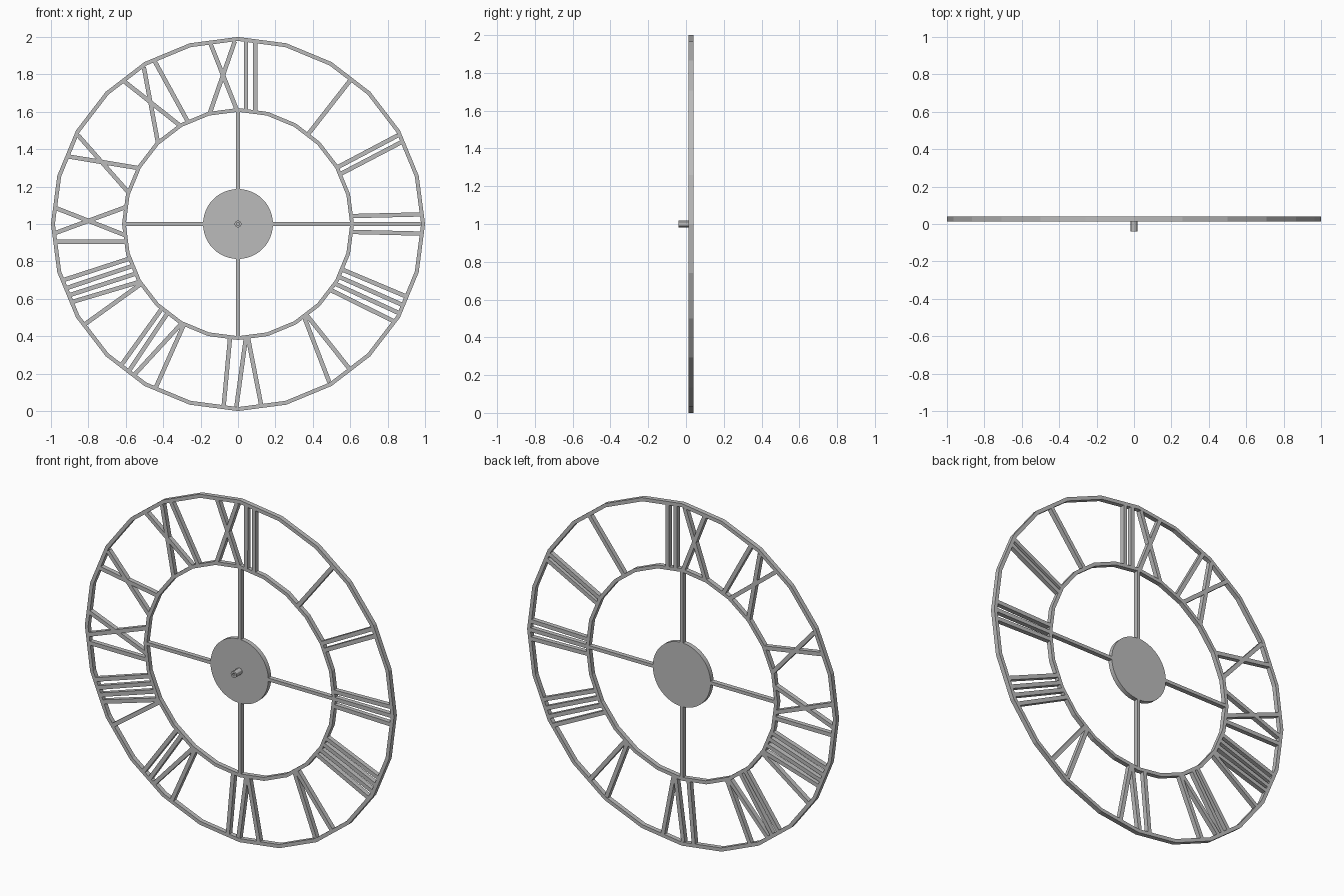
import bpy
import bmesh
from math import sin, cos, pi, radians
from mathutils import Vector

cube = bpy.data.objects.get("Cube")
if cube:
    bpy.data.objects.remove(cube, do_unlink=True)

FRONT, BACK, PIN_TIP = 0.013, 0.04, -0.04
CENTRE = Vector((0, 0, 1))
BAR_WIDTH = 0.023

metal = bpy.data.materials.new("grey metal")
metal.use_nodes = True
GREY = (0.5, 0.5, 0.5, 1)
metal.diffuse_color = GREY
metal.node_tree.nodes["Principled BSDF"].inputs["Base Color"].default_value = GREY


def polar(radius, angle, y):
    """Point on the dial, angle clockwise from twelve."""
    return CENTRE + Vector((radius * sin(angle), y, radius * cos(angle)))


def finish(name, bm, smooth=False):
    bmesh.ops.recalc_face_normals(bm, faces=bm.faces)
    mesh = bpy.data.meshes.new(name)
    bm.to_mesh(mesh)
    bm.free()
    mesh.materials.append(metal)
    obj = bpy.data.objects.new(name, mesh)
    bpy.context.collection.objects.link(obj)
    if smooth:
        bpy.ops.object.select_all(action='DESELECT')
        obj.select_set(True)
        bpy.context.view_layer.objects.active = obj
        bpy.ops.object.shade_smooth_by_angle(angle=radians(30))
    return obj


def ring(name, outer, inner, sides, front, back, smooth=False):
    """Flat hoop with a rectangular section."""
    bm = bmesh.new()
    section = ((outer, front), (outer, back), (inner, back), (inner, front))
    loops = [[bm.verts.new(polar(r, 2 * pi * i / sides, y)) for i in range(sides)]
             for r, y in section]
    for k, loop in enumerate(loops):
        other = loops[(k + 1) % len(loops)]
        for i in range(sides):
            j = (i + 1) % sides
            bm.faces.new((loop[i], loop[j], other[j], other[i]))
    return finish(name, bm, smooth)


def disc(name, radius, sides, front, back):
    bm = bmesh.new()
    face = bm.faces.new([bm.verts.new(polar(radius, 2 * pi * i / sides, front))
                         for i in range(sides)])
    extruded = bmesh.ops.extrude_face_region(bm, geom=[face], use_keep_orig=True)
    moved = [v for v in extruded["geom"] if isinstance(v, bmesh.types.BMVert)]
    bmesh.ops.translate(bm, verts=moved, vec=(0, back - front, 0))
    return finish(name, bm, True)


def add_bar(bm, start, end, width):
    """Square-ended bar between two points on the dial's front plane."""
    along = (end - start).normalized()
    side = Vector((along.z, 0, -along.x)) * width / 2
    depth = Vector((0, BACK - FRONT, 0))
    near = [bm.verts.new(p) for p in (start - side, start + side, end + side, end - side)]
    far = [bm.verts.new(v.co + depth) for v in near]
    bm.faces.new(near)
    bm.faces.new(far[::-1])
    for i in range(4):
        j = (i + 1) % 4
        bm.faces.new((near[i], far[i], far[j], near[j]))


# Hoops
ring("outer_hoop", 1.0, 0.979, 24, FRONT, BACK)
ring("inner_hoop", 0.62, 0.6, 24, FRONT, BACK)

# Hub and hollow hand spindle
disc("hub_disc", 0.187, 48, FRONT, BACK)
ring("hand_spindle", 0.019, 0.008, 12, PIN_TIP, FRONT + 0.002, True)

# Four spokes between hub and inner hoop
bm = bmesh.new()
for quarter in range(4):
    turn = quarter * pi / 2
    add_bar(bm, polar(0.17, turn, FRONT), polar(0.607, turn, FRONT), 0.019)
finish("spokes", bm)

# Numeral strokes: angle at the inner hoop, angle at the outer hoop
numerals = {
    "one": [(38, 38)],
    "two": [(60.3, 61), (64, 63.4)],
    "three": [(86, 87), (90, 90), (94, 93)],
    "four": [(113.6, 113.3), (117.6, 116.2), (121.6, 119), (125.5, 122)],
    "five": [(144.5, 150), (143, 142.4)],
    "six": [(184, 184.5), (176, 180.5), (175, 172.7)],
    "seven": [(209.5, 214.5), (208.3, 206.7), (222, 219.6), (218.3, 216.6)],
    "eight": [(239.5, 244.8), (238.3, 236.8), (252.3, 252.2), (248.3, 249.5), (244.1, 247.1)],
    "nine": [(261, 264.4), (264.4, 275), (278.5, 267.2)],
    "ten": [(299.4, 291.7), (286, 299)],
    "eleven": [(315.3, 329), (329.6, 321.4), (333.9, 332.9)],
    "twelve": [(-0.5, -8.7), (-14.5, -1), (4, 2.5), (8.7, 5.4)],
}
for word, strokes in numerals.items():
    bm = bmesh.new()
    for inner, outer in strokes:
        add_bar(bm, polar(0.608, radians(inner), FRONT),
                polar(0.977, radians(outer), FRONT), BAR_WIDTH)
    finish("numeral_" + word, bm)
